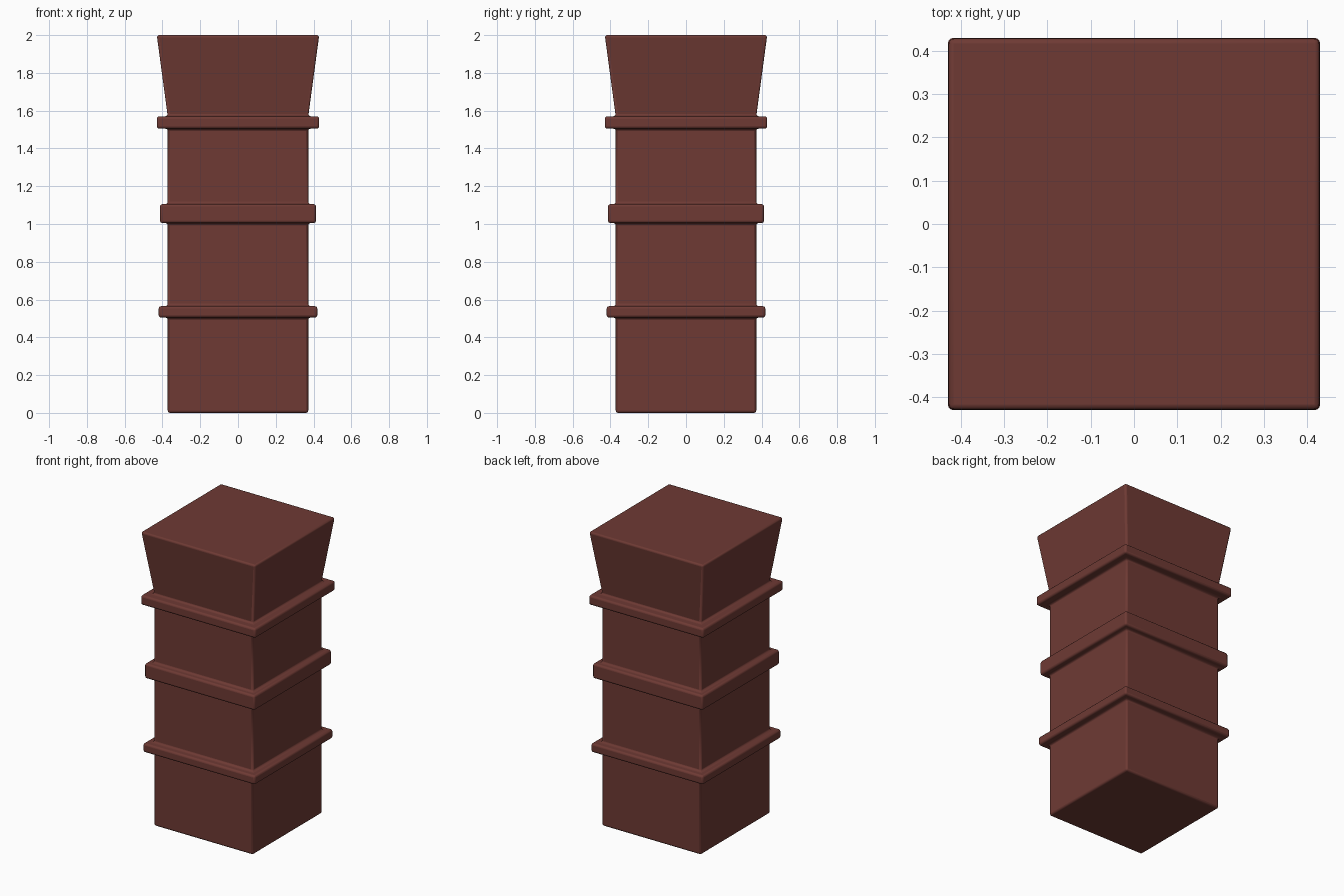
import bpy
import bmesh
import math

cube = bpy.data.objects.get("Cube")
if cube:
    bpy.data.objects.remove(cube, do_unlink=True)

# Single brick-brown colour
mat = bpy.data.materials.new("dark_red_brown")
colour = (0.156, 0.042, 0.034, 1.0)
mat.diffuse_color = colour
mat.use_nodes = True
mat.node_tree.nodes["Principled BSDF"].inputs["Base Color"].default_value = colour

SHAFT = 0.372
CAP = 0.43
# Raised bands: bottom, top, half width
BANDS = [(0.505, 0.565, 0.42), (1.005, 1.105, 0.413), (1.505, 1.57, 0.43)]

# Half width and height of each square section, from foot to flared cap
profile = [(SHAFT, 0.005)]
for low, high, half in BANDS:
    profile += [(SHAFT, low), (half, low), (half, high), (SHAFT, high)]
profile.append((CAP, 2.0))

# Loft the square sections into one closed pillar
bm = bmesh.new()
rings = []
for half, z in profile:
    rings.append([bm.verts.new((sx * half, sy * half, z))
                  for sx, sy in ((-1, -1), (1, -1), (1, 1), (-1, 1))])
for a, b in zip(rings, rings[1:]):
    for i in range(4):
        j = (i + 1) % 4
        bm.faces.new((a[i], a[j], b[j], b[i]))
bm.faces.new(rings[0][::-1])
bm.faces.new(rings[-1])
bmesh.ops.translate(bm, verts=rings[0], vec=(0, 0, -0.005))
bmesh.ops.recalc_face_normals(bm, faces=bm.faces)

mesh = bpy.data.meshes.new("pillar")
bm.to_mesh(mesh)
bm.free()
mesh.materials.append(mat)
pillar = bpy.data.objects.new("pillar", mesh)
bpy.context.collection.objects.link(pillar)

# Soft rounded edges and fillets around the bands
bevel = pillar.modifiers.new("soft_edges", 'BEVEL')
bevel.width = 0.013
bevel.segments = 3
bevel.limit_method = 'ANGLE'
bevel.angle_limit = math.radians(30)

bpy.context.view_layer.objects.active = pillar
pillar.select_set(True)
bpy.ops.object.shade_smooth_by_angle(angle=math.radians(40))
